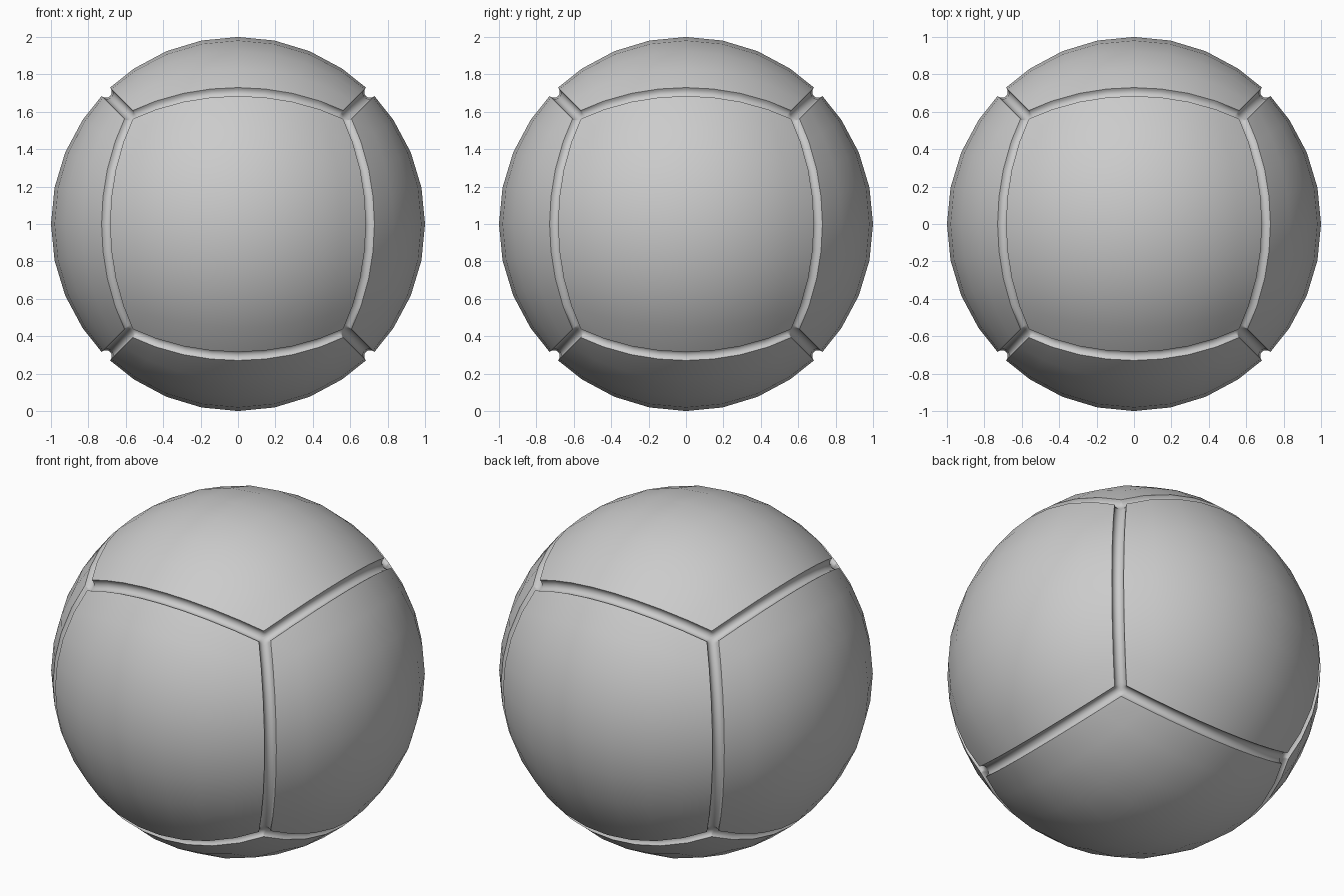
import bpy, bmesh
from math import tan, sin, cos, radians, sqrt, pi
from mathutils import Vector, Matrix

if "Cube" in bpy.data.objects:
    bpy.data.objects.remove(bpy.data.objects["Cube"])

HALF_W, DEPTH, STEPS = 0.032, 0.033, 4

# Row stations across one panel: groove bottom -> rim -> 11.25 degree grid -> rim -> bottom
groove = [('g', HALF_W * sin(pi / 2 * i / STEPS), DEPTH * cos(pi / 2 * i / STEPS))
          for i in range(STEPS + 1)]
stations = ([(-1,) + g for g in groove]
            + [(0, 'a', tan(radians(11.25 * k)), 0.0) for k in range(-3, 4)]
            + [(1,) + g for g in reversed(groove)])


def ratio(s, z):
    """Coordinate divided by z; groove rows keep a constant distance to the seam."""
    return s[2] if s[1] == 'a' else s[0] * (1 - sqrt(2) * s[2] / z)


def point(su, sv):
    z = 0.7
    for _ in range(12):
        p = Vector((ratio(su, z), ratio(sv, z), 1)).normalized()
        z = p.z
    return p * (1 - max(su[3], sv[3]))


# Six identical panels turned onto the cube directions
turns = [Matrix.Rotation(k * pi / 2, 3, 'X') for k in range(4)]
turns += [Matrix.Rotation(s * pi / 2, 3, 'Y') for s in (-1, 1)]
bm = bmesh.new()
n = len(stations)
for rot in turns:
    grid = [[bm.verts.new(rot @ point(su, sv) + Vector((0, 0, 1))) for sv in stations]
            for su in stations]
    for i in range(n - 1):
        for j in range(n - 1):
            bm.faces.new((grid[i][j], grid[i + 1][j], grid[i + 1][j + 1], grid[i][j + 1]))
bmesh.ops.remove_doubles(bm, verts=bm.verts, dist=1e-4)
bmesh.ops.recalc_face_normals(bm, faces=bm.faces)

# Panelled ball
mesh = bpy.data.meshes.new("panelled_ball")
bm.to_mesh(mesh)
bm.free()
ball = bpy.data.objects.new("panelled_ball", mesh)
bpy.context.collection.objects.link(ball)
bpy.context.view_layer.objects.active = ball
ball.select_set(True)
bpy.ops.object.shade_smooth_by_angle(angle=radians(40))
